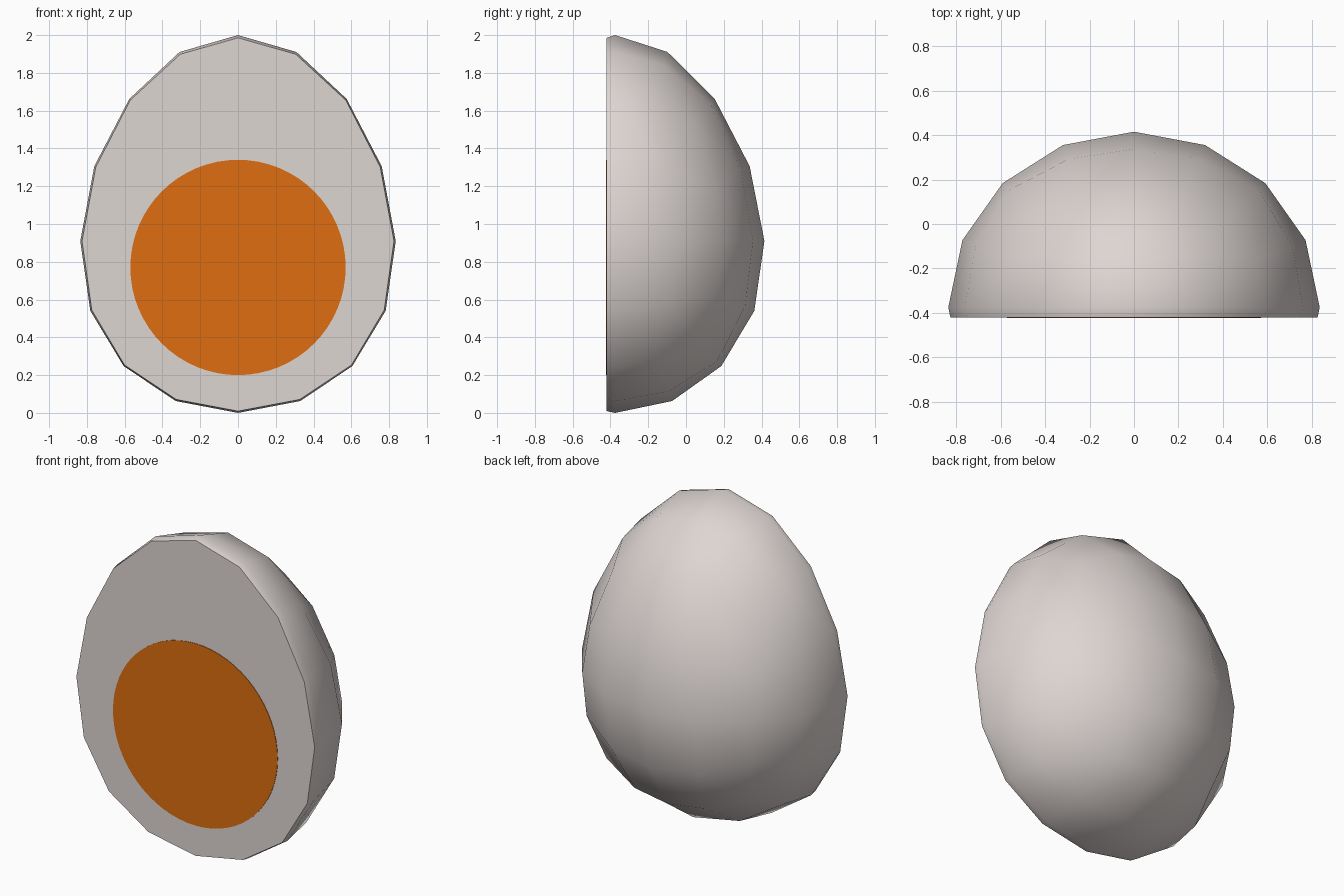
import bpy, bmesh, math
from mathutils import Matrix

if "Cube" in bpy.data.objects:
    bpy.data.objects.remove(bpy.data.objects["Cube"])

CUT_Y = -0.42


def material(name, rgb):
    mat = bpy.data.materials.new(name)
    mat.diffuse_color = (*rgb, 1)
    mat.use_nodes = True
    mat.node_tree.nodes["Principled BSDF"].inputs["Base Color"].default_value = mat.diffuse_color
    return mat


def finish(bm, name, mat):
    bmesh.ops.recalc_face_normals(bm, faces=bm.faces[:])
    mesh = bpy.data.meshes.new(name)
    bm.to_mesh(mesh)
    bm.free()
    mesh.materials.append(mat)
    obj = bpy.data.objects.new(name, mesh)
    bpy.context.collection.objects.link(obj)
    bpy.ops.object.select_all(action='DESELECT')
    obj.select_set(True)
    bpy.context.view_layer.objects.active = obj
    bpy.ops.object.shade_smooth_by_angle(angle=math.radians(40))
    return obj


white = material("egg white", (0.73, 0.67, 0.65))
orange = material("yolk orange", (0.73, 0.155, 0.005))

# Egg half: rounded cube, tapered to an egg, then sliced flat at the front
bm = bmesh.new()
bmesh.ops.create_cube(bm, size=2)
bmesh.ops.subdivide_edges(bm, edges=bm.edges[:], cuts=3, use_grid_fill=True)
for v in bm.verts:
    for i in range(3):
        v.co[i] = math.tan(v.co[i] * math.pi / 4)
    x, y, s = v.co.normalized()
    v.co = (x * (0.835 - 0.03 * s),
            -0.375 + y * (0.79 - 0.035 * s - 0.04 * s * s),
            0.91 + s * (1.0 + 0.09 * s))
cut = bmesh.ops.bisect_plane(bm, geom=bm.verts[:] + bm.edges[:] + bm.faces[:],
                             plane_co=(0, CUT_Y, 0), plane_no=(0, -1, 0),
                             clear_outer=True)
rim = [e for e in bm.edges if e.is_boundary]
bmesh.ops.edgeloop_fill(bm, edges=rim)
finish(bm, "egg_half", white)

# Yolk: thin round plate on the sliced face
bm = bmesh.new()
bmesh.ops.create_cone(bm, cap_ends=True, segments=64, radius1=0.57, radius2=0.57,
                      depth=0.006,
                      matrix=Matrix.Translation((0, CUT_Y, 0.77))
                      @ Matrix.Rotation(math.pi / 2, 4, 'X'))
finish(bm, "yolk", orange)
